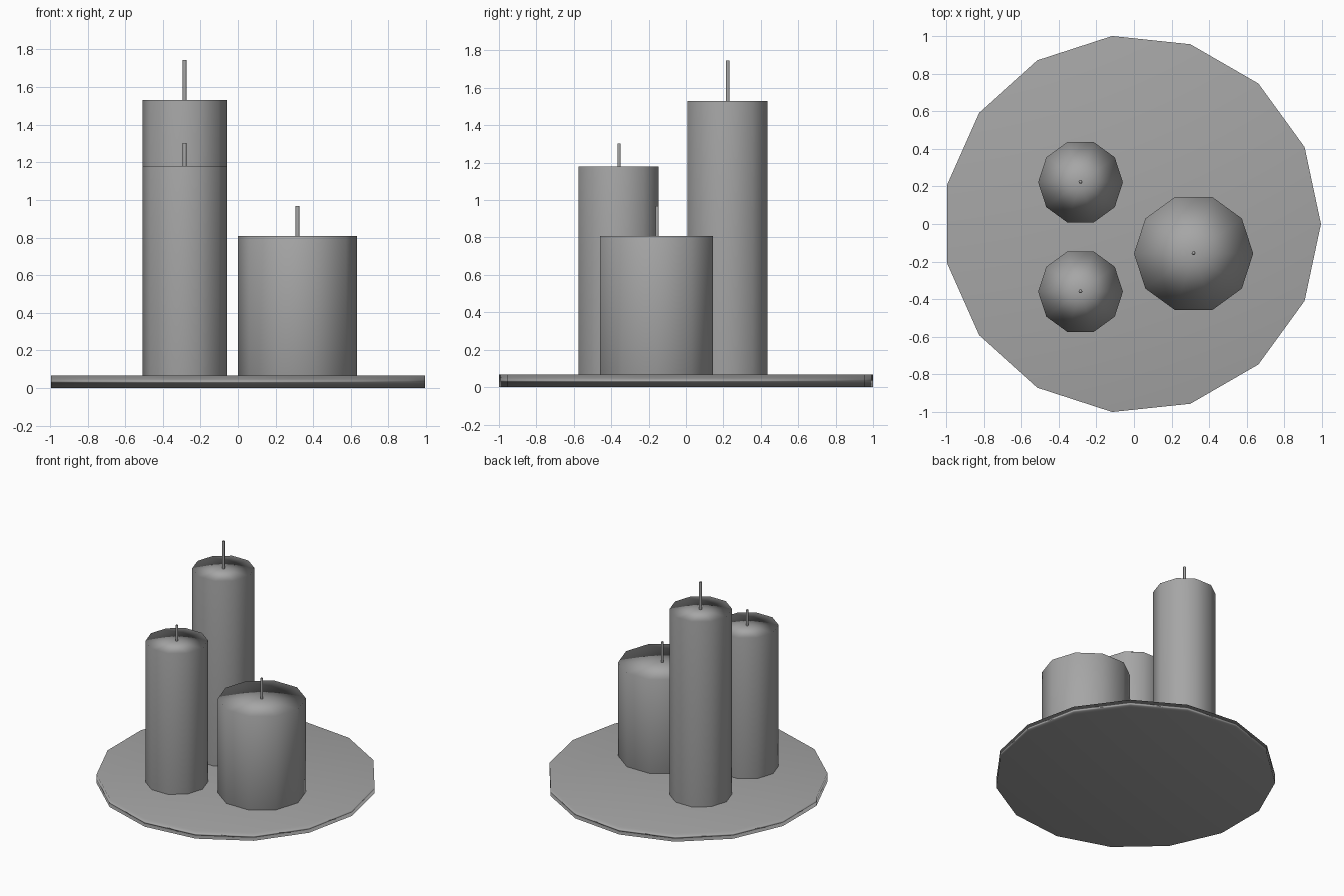
import bpy
import bmesh

cube = bpy.data.objects.get("Cube")
if cube:
    bpy.data.objects.remove(cube, do_unlink=True)


def make_material(name, rgb):
    mat = bpy.data.materials.new(name)
    mat.use_nodes = True
    mat.diffuse_color = (*rgb, 1)
    mat.node_tree.nodes["Principled BSDF"].inputs["Base Color"].default_value = (*rgb, 1)
    return mat


grey = make_material("plain grey", (0.38, 0.38, 0.38))


def prism(name, sides, radius, x, y, bottom, top):
    """Smooth-shaded upright prism with one corner on the +x side."""
    bm = bmesh.new()
    bmesh.ops.create_cone(bm, cap_ends=True, cap_tris=True, segments=sides,
                          radius1=radius, radius2=radius, depth=top - bottom)
    # Put a corner exactly on +x
    corner = max(bm.verts, key=lambda v: v.co.xy.length).co.xy
    turn = corner.angle_signed((1, 0))
    for v in bm.verts:
        v.co.xy = v.co.xy @ rotation(turn)
    for face in bm.faces:
        face.smooth = True
    mesh = bpy.data.meshes.new(name)
    bm.to_mesh(mesh)
    bm.free()
    mesh.materials.append(grey)
    obj = bpy.data.objects.new(name, mesh)
    obj.location = (x, y, (bottom + top) / 2)
    bpy.context.collection.objects.link(obj)
    # Large faces dominate the soft shading at the rims
    obj.modifiers.new("soft rims", "WEIGHTED_NORMAL").mode = "FACE_AREA"
    return obj


def rotation(angle):
    from mathutils import Matrix
    return Matrix.Rotation(angle, 2)


# Round tray
PLATE_TOP = 0.067
prism("plate", 15, 1.005, -0.011, 0, 0, PLATE_TOP)

# Candles: name, radius, x, y, wax top, wick top
candles = [
    ("tall_candle", 0.225, -0.284, 0.222, 1.53, 1.745),
    ("medium_candle", 0.225, -0.284, -0.36, 1.18, 1.303),
    ("wide_candle", 0.317, 0.317, -0.157, 0.807, 0.967),
]
for name, radius, x, y, wax_top, wick_top in candles:
    prism(name, 10, radius, x, y, PLATE_TOP, wax_top)
    prism(name + "_wick", 6, 0.0105, x, y + 0.002, wax_top - 0.01, wick_top)
